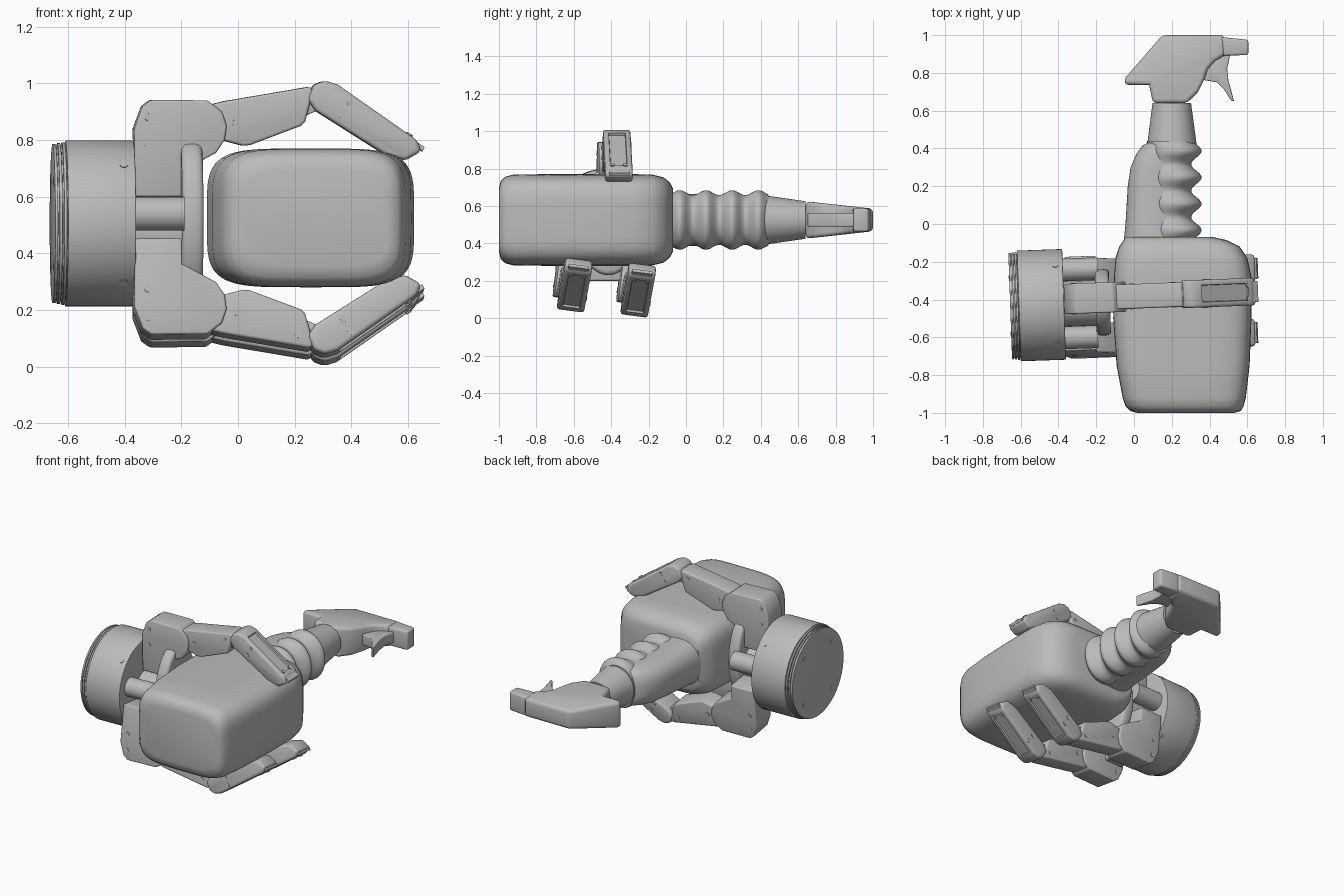
import bpy, bmesh, math
from mathutils import Matrix, Vector

cube = bpy.data.objects.get("Cube")
if cube:
    bpy.data.objects.remove(cube)

grey = bpy.data.materials.new("plain grey")
grey.use_nodes = True
GREY = (0.5, 0.5, 0.5, 1)
grey.diffuse_color = GREY
grey.node_tree.nodes["Principled BSDF"].inputs["Base Color"].default_value = GREY
ZC = 0.525  # height of the bottle axis


def finish(name, bm, angle=35):
    bmesh.ops.recalc_face_normals(bm, faces=bm.faces[:])
    me = bpy.data.meshes.new(name)
    bm.to_mesh(me)
    bm.free()
    me.materials.append(grey)
    ob = bpy.data.objects.new(name, me)
    bpy.context.collection.objects.link(ob)
    bpy.ops.object.select_all(action='DESELECT')
    ob.select_set(True)
    bpy.context.view_layer.objects.active = ob
    bpy.ops.object.shade_smooth_by_angle(angle=math.radians(angle))
    return ob


def soften(bm, width, segments=3):
    bmesh.ops.recalc_face_normals(bm, faces=bm.faces[:])
    edges = [e for e in bm.edges if e.is_convex and e.calc_face_angle(0) > 0.6]
    bmesh.ops.bevel(bm, geom=edges, offset=width, segments=segments,
                    profile=0.5, affect='EDGES', clamp_overlap=True)


def prism(name, pts, axis, lo, hi, bevel=0.0, matrix=None, panel=None, taper=None):
    """Extrude a flat outline along y or z, with an optional recessed panel."""
    def place(a, b, t):
        return (a, t, b) if axis == 'y' else (a, b, t)
    bm = bmesh.new()
    face = bm.faces.new([bm.verts.new(place(a, b, lo)) for a, b in pts])
    ext = bmesh.ops.extrude_face_region(bm, geom=[face])
    move = Vector(place(0, 0, hi - lo))
    for v in ext["geom"]:
        if isinstance(v, bmesh.types.BMVert):
            v.co += move
    if taper:
        for v in bm.verts:
            v.co.z = ZC + (v.co.z - ZC) * taper(v.co.y)
    if bevel:
        soften(bm, bevel)
    if panel:
        bmesh.ops.recalc_face_normals(bm, faces=bm.faces[:])
        direction = Vector(panel).normalized()
        faces = [f for f in bm.faces if f.normal.dot(direction) > 0.95]
        target = max(faces, key=lambda f: f.calc_area())
        bmesh.ops.inset_region(bm, faces=[target], thickness=0.018, depth=0)
        bmesh.ops.inset_region(bm, faces=[target], thickness=0.003, depth=-0.012)
    if matrix:
        bm.transform(matrix)
    return finish(name, bm)


def loft(name, sections, power, count=64):
    """Skin rounded cross-sections (y, x min, x max, half height)."""
    bm = bmesh.new()
    rings = []
    for y, x0, x1, hz in sections:
        ring = []
        for i in range(count):
            t = 2 * math.pi * i / count
            c, s = math.cos(t), math.sin(t)
            px = math.copysign(abs(c) ** (2 / power), c)
            pz = math.copysign(abs(s) ** (2 / power), s)
            ring.append(bm.verts.new(((x0 + x1) / 2 + (x1 - x0) / 2 * px, y, ZC + hz * pz)))
        rings.append(ring)
    for a, b in zip(rings, rings[1:]):
        for i in range(count):
            j = (i + 1) % count
            bm.faces.new((a[i], a[j], b[j], b[i]))
    bm.faces.new(rings[0])
    bm.faces.new(rings[-1])
    return finish(name, bm, 45)


def disc(name, centre, axis, radius, depth, segments=16, bevel=0.0, scale=(1, 1)):
    """Cylinder centred on a point along any axis."""
    bm = bmesh.new()
    bmesh.ops.create_cone(bm, cap_ends=True, segments=segments, radius1=radius,
                          radius2=radius, depth=depth)
    if bevel:
        soften(bm, bevel)
    bm.transform(Matrix.Diagonal((scale[0], scale[1], 1, 1)))
    turn = Vector(axis).to_track_quat('Z', 'Y').to_matrix().to_4x4()
    bm.transform(Matrix.Translation(centre) @ turn)
    return finish(name, bm)


# --- Spray bottle -----------------------------------------------------------
loft("bottle_body", [
    (-1.0, 0.02, 0.53, 0.17), (-0.99, -0.02, 0.565, 0.21), (-0.965, -0.045, 0.58, 0.232),
    (-0.92, -0.06, 0.592, 0.243), (-0.75, -0.092, 0.612, 0.245), (-0.5, -0.11, 0.622, 0.245),
    (-0.28, -0.106, 0.622, 0.245), (-0.18, -0.098, 0.6, 0.243), (-0.12, -0.078, 0.56, 0.228),
    (-0.085, -0.055, 0.49, 0.2), (-0.07, -0.045, 0.42, 0.17)], 4.6)

loft("handle_back", [
    (-0.1, -0.055, 0.25, 0.15), (0, -0.045, 0.25, 0.14), (0.2, -0.033, 0.25, 0.132),
    (0.3, -0.018, 0.25, 0.13), (0.37, 0.012, 0.25, 0.125), (0.415, 0.045, 0.25, 0.118),
    (0.435, 0.08, 0.25, 0.1)], 2.5)

# Finger grip with repeating ridges
ridges = []
for i in range(55):
    y = -0.1 + 0.01 * i
    wave = 0.5 + 0.5 * math.cos(2 * math.pi * (y - 0.107) / 0.14)
    ridges.append((y, 0.07, 0.303 + 0.055 * wave, 0.133 + 0.026 * wave))
loft("finger_grip", ridges, 2.1)

loft("neck_collar", [(0.42, 0.07, 0.332, 0.132), (0.64, 0.098, 0.302, 0.1)], 2)

prism("spray_head", [
    (-0.052, 0.737), (-0.045, 0.775), (0.15, 1.0), (0.48, 1.0), (0.48, 0.89), (0.43, 0.865),
    (0.39, 0.82), (0.37, 0.76), (0.34, 0.7), (0.28, 0.64), (0.1, 0.64), (0.08, 0.737)],
    'z', ZC - 0.1, ZC + 0.1, 0.022, taper=lambda y: 1 - 1.1 * (y - 0.64))
prism("spray_nozzle", [(0.46, 0.89), (0.46, 0.99), (0.605, 0.975), (0.605, 0.895)],
      'z', ZC - 0.062, ZC + 0.062, 0.012)
prism("trigger", [
    (0.38, 0.8), (0.42, 0.87), (0.51, 0.9), (0.493, 0.82), (0.5, 0.76), (0.53, 0.65),
    (0.515, 0.652), (0.475, 0.715), (0.44, 0.75), (0.37, 0.762)],
    'z', ZC - 0.035, ZC + 0.035, 0.005)

# --- Gripper base -----------------------------------------------------------
BASE = Vector((-0.5, -0.43, 0.505))
AXIS = Vector((1, 0.035, 0)).normalized()
disc("base_drum", BASE + AXIS * 0.01, AXIS, 0.293, 0.24, 96, 0.004)
disc("base_rim_core", BASE - AXIS * 0.12, AXIS, 0.275, 0.06, 96)
for i in range(3):
    disc(f"base_rim_{i}", BASE - AXIS * (0.118 + 0.016 * i), AXIS,
         0.287 - 0.003 * i, 0.011, 96, 0.002)
for i in range(4):
    t = math.pi * (0.25 + 0.5 * i)
    radial = Vector((-0.035 * math.cos(t), math.cos(t), math.sin(t)))
    disc(f"base_end_screw_{i}", BASE - AXIS * 0.152 + radial * 0.21, AXIS, 0.014, 0.012)
    disc(f"base_side_screw_{i}", BASE + AXIS * 0.09 + radial * 0.292, radial, 0.014, 0.008)

# Palm pad, hub and struts
disc("palm_pad", (-0.165, -0.415, 0.515), (1, 0.035, 0), 0.285, 0.075, 64, 0.025, (0.615, 1))
bpy.context.object.data.transform(Matrix.Identity(4))
disc("palm_hub", (-0.29, -0.42, 0.47), AXIS, 0.12, 0.2, 32)
for label, y in (("front", -0.6), ("rear", -0.24)):
    disc(f"palm_strut_{label}", (-0.29, y, 0.54), AXIS, 0.06, 0.2, 32)

# --- Fingers ----------------------------------------------------------------
KNUCKLE = [(-0.365, 0.6), (-0.2, 0.6), (-0.2, 0.69), (-0.08, 0.755), (-0.05, 0.8),
           (-0.043, 0.85), (-0.06, 0.9), (-0.11, 0.94), (-0.31, 0.942), (-0.34, 0.92),
           (-0.37, 0.84)]
LINK = [(-0.1, 0.925), (-0.05, 0.937), (0.25, 0.988), (0.265, 0.975), (0.235, 0.865),
        (0.22, 0.85), (0.04, 0.782), (0.015, 0.78), (-0.1, 0.81)]
JOINT = [(0.2, 0.955), (0.22, 0.978), (0.3, 0.99), (0.33, 0.93), (0.27, 0.9), (0.2, 0.87)]
TIP = [(0.243, 0.945), (0.265, 0.995), (0.305, 1.01), (0.35, 0.996), (0.63, 0.8),
       (0.645, 0.76), (0.59, 0.728), (0.52, 0.747), (0.27, 0.905)]
LIP = [(0.61, 0.79), (0.62, 0.8), (0.657, 0.775), (0.65, 0.76)]
SCREWS = [(-0.32, 0.88), (-0.32, 0.78), (0.395, 0.93), (0.37, 0.885), (-0.01, 0.86),
          (0.21, 0.94)]


def finger(label, y, flip=None, roll=0.0):
    """One jointed finger; flip is the height sum used to mirror it downward."""
    def side(pts):
        return [(x, flip - z if flip else z) for x, z in pts]
    up = -1 if flip else 1
    pivot = Vector((0.2, y, flip - 0.87 if flip else 0.87))
    m = (Matrix.Translation(pivot) @ Matrix.Rotation(0.04, 4, 'Z')
         @ Matrix.Rotation(roll, 4, 'X') @ Matrix.Translation(-pivot))
    prism(f"{label}_knuckle", side(KNUCKLE), 'y', y - 0.08, y + 0.08, 0.008, m)
    prism(f"{label}_link", side(LINK), 'y', y - 0.065, y + 0.065, 0.012, m)
    prism(f"{label}_joint", side(JOINT), 'y', y - 0.045, y + 0.045, 0.005, m)
    prism(f"{label}_tip", side(TIP), 'y', y - 0.073, y + 0.073, 0.015, m,
          panel=(0.57, 0, 0.82 * up))
    prism(f"{label}_tip_lip", side(LIP), 'y', y - 0.055, y + 0.055, 0, m)
    # Screw heads on both cheeks of each segment
    for i, (x, z) in enumerate(side(SCREWS)):
        half = (0.08, 0.08, 0.073, 0.073, 0.065, 0.065)[i]
        for s, name in ((-1, "front"), (1, "rear")):
            spot = m @ Vector((x, y + s * half, z))
            disc(f"{label}_screw_{name}_{i}", spot, m.to_3x3() @ Vector((0, 1, 0)),
                 0.013, 0.006, 12)
    # Pair of screws beside the tip end
    out = Vector((0.57, 0, 0.82 * up))
    for s in (-1, 1):
        x, z = side([(0.605, 0.819)])[0]
        disc(f"{label}_tip_screw_{s}", m @ Vector((x, y + s * 0.035, z)),
             m.to_3x3() @ out, 0.012, 0.008, 12)


finger("upper_finger", -0.375)
finger("lower_front_finger", -0.605, 1.045, -0.13)
finger("lower_rear_finger", -0.265, 1.018, -0.13)

# Plate joining the two lower knuckles
prism("lower_bridge", [(-0.36, 0.2), (-0.36, 0.42), (-0.22, 0.42), (-0.22, 0.2)],
      'y', -0.6, -0.27, 0.01)
